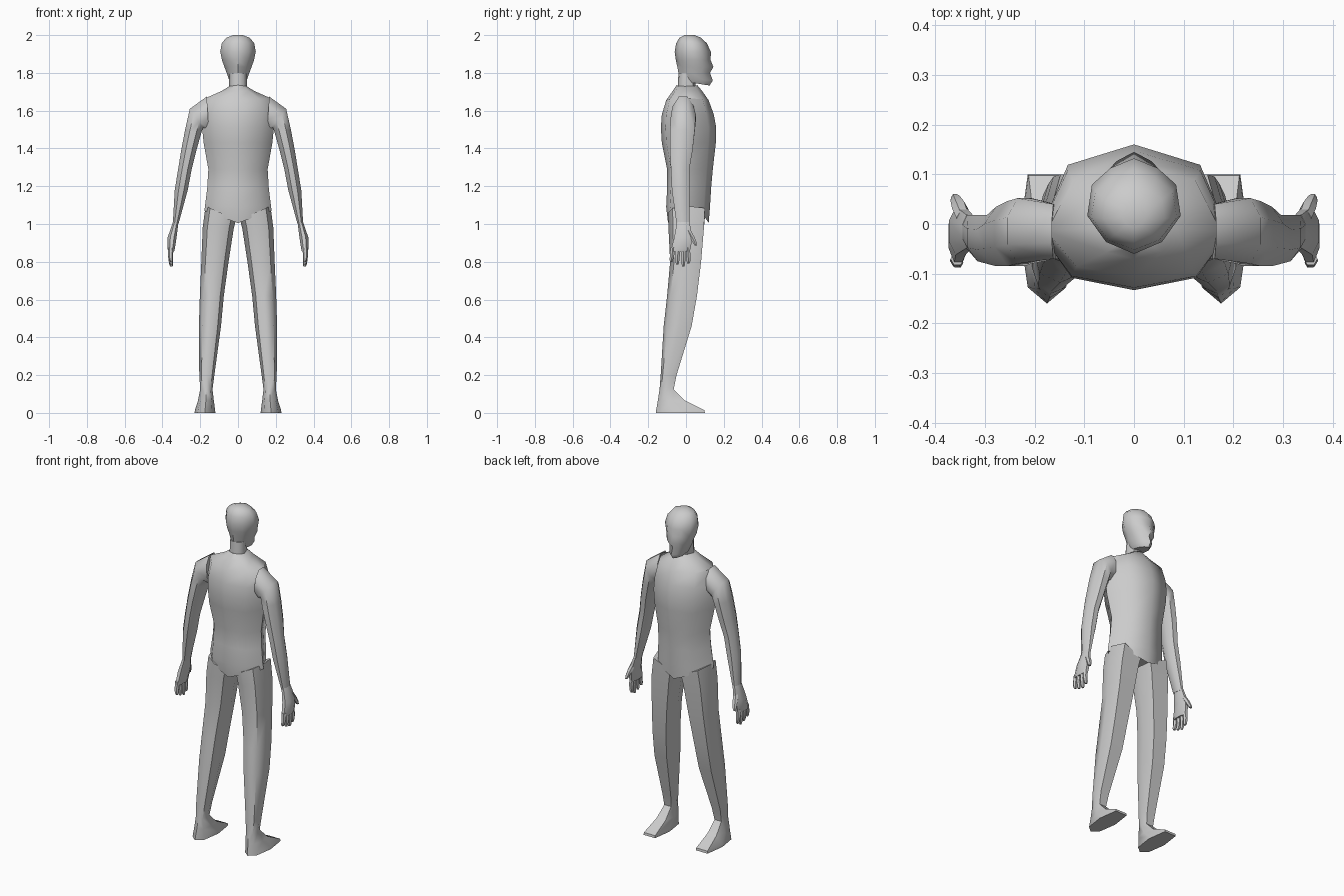
import bpy, bmesh, math

BODY = [(0, 1), (.7, .72), (1, -.2), (.66, -.83), (0, -1), (-.66, -.83), (-1, -.2), (-.7, .72)]
HEAD = [(0, 1), (.5, .8), (.9, .45), (1, -.2), (.6, -.75), (0, -1),
        (-.6, -.75), (-1, -.2), (-.9, .45), (-.5, .8)]
LEG = [(.7, 1), (1, 0.1), (.7, -.75), (0, -1), (-.7, -.75), (-1, 0.1), (-.7, 1)]
ARM = [(math.cos(math.tau * i / 8 + .3927) * 1.08, math.sin(math.tau * i / 8 + .3927) * 1.08) for i in range(8)]
HEX = [(math.cos(math.tau * i / 6), math.sin(math.tau * i / 6)) for i in range(6)]


def loft(name, profile, rings, mirror=False, angle=50):
    """Ring: x0, x1, y0, y1, z, then z tilt along x, along y, along |x|."""
    bm = bmesh.new()
    loops = []
    for ring in rings:
        x0, x1, y0, y1, z, tx, ty, ta = (tuple(ring) + (0, 0, 0))[:8]
        loops.append([bm.verts.new(((x0 + x1) / 2 + u * (x1 - x0) / 2,
                                    (y0 + y1) / 2 + v * (y1 - y0) / 2,
                                    z + tx * u + ty * v + ta * abs(u))) for u, v in profile])
    n = len(profile)
    for a, b in zip(loops, loops[1:]):
        for i in range(n):
            bm.faces.new((a[i], a[(i + 1) % n], b[(i + 1) % n], b[i]))
    bm.faces.new(loops[0])
    bm.faces.new(loops[-1])
    bmesh.ops.recalc_face_normals(bm, faces=bm.faces)
    me = bpy.data.meshes.new(name)
    bm.to_mesh(me)
    bm.free()
    for p in me.polygons:
        p.use_smooth = True
    me.set_sharp_from_angle(angle=math.radians(angle))
    ob = bpy.data.objects.new(name, me)
    bpy.context.collection.objects.link(ob)
    if mirror:
        m = ob.modifiers.new("mirror", 'MIRROR')
        m.use_mirror_merge = False
    return ob


# Torso, from neck base down to crotch
loft("torso", BODY, [(-w, w, b, f, z, 0, 0, ta) for w, b, f, z, ta in [
    (.045, -.05, .06, 1.735, -.005),
    (.085, -.07, .085, 1.705, 0),
    (.175, -.105, .12, 1.655, .01),
    (.19, -.128, .147, 1.58, 0),
    (.19, -.133, .16, 1.51, 0),
    (.182, -.128, .158, 1.43, 0),
    (.157, -.1, .142, 1.29, 0),
    (.163, -.1, .133, 1.19, 0),
    (.174, -.105, .127, 1.09, .01),
    (.178, -.095, .12, 1.005, .065)]])

# Neck
loft("neck", BODY, [(-.047, .047, -.045, .05, 1.70), (-.046, .046, -.04, .05, 1.8)])

# Head, chin to crown
loft("head", HEAD, [
    (-.035, .035, -.025, .125, 1.745, 0, -.012),
    (-.048, .048, -.034, .142, 1.765, 0, -.005),
    (-.06, .06, -.04, .127, 1.80),
    (-.072, .072, -.046, .145, 1.832),
    (-.085, .085, -.054, .13, 1.868),
    (-.094, .094, -.06, .132, 1.912),
    (-.086, .086, -.052, .11, 1.957),
    (-.062, .062, -.035, .08, 1.986),
    (-.025, .025, -.008, .045, 2.0)])

# Legs and feet
loft("leg", LEG, [
    (.01, .172, -.095, .1, 1.06, .035),
    (.022, .187, -.093, .095, .98),
    (.05, .194, -.084, .08, .8),
    (.075, .202, -.1, .058, .62),
    (.09, .207, -.118, .03, .46),
    (.125, .205, -.134, -.05, .2),
    (.135, .2, -.14, -.065, .125),
    (.128, .212, -.149, -.005, .065),
    (.121, .228, -.158, .098, .014),
    (.12, .23, -.16, .1, 0)], True)

# Arms, from shoulder socket to wrist
loft("arm", ARM, [
    (.155, .165, -.07, .04, 1.59, .085),
    (.185, .255, -.08, .052, 1.56, .05),
    (.195, .28, -.085, .046, 1.49, .01),
    (.22, .301, -.085, .035, 1.39),
    (.245, .317, -.08, .018, 1.29),
    (.266, .335, -.075, .018, 1.18),
    (.315, .345, -.05, .018, 1.0)], True)

# Palm
loft("palm", ARM, [
    (.315, .345, -.048, .018, 1.01),
    (.325, .372, -.062, .035, .93),
    (.334, .373, -.078, .024, .87),
    (.338, .37, -.084, .02, .855)], True)

# Four fingers: knuckle y, tip y, tip z
for i, (ky, ty, tz) in enumerate([(-.07, -.078, .80), (-.042, -.046, .785),
                                  (-.014, -.014, .776), (.01, .013, .79)]):
    loft(f"finger_{i + 1}", HEX, [
        (x - r, x + r, y - r, y + r, z) for x, y, z, r in [
            (.355, ky, .875, .014), (.357, (ky + ty) / 2, .83, .013),
            (.354, ty, tz + .012, .011), (.353, ty, tz, .007)]], True)

# Thumb
loft("thumb", HEX, [
    (x - r, x + r, y - r, y + r, z) for x, y, z, r in [
        (.342, .012, .965, .015), (.35, .032, .93, .016),
        (.357, .047, .9, .012), (.36, .053, .885, .008)]], True)
